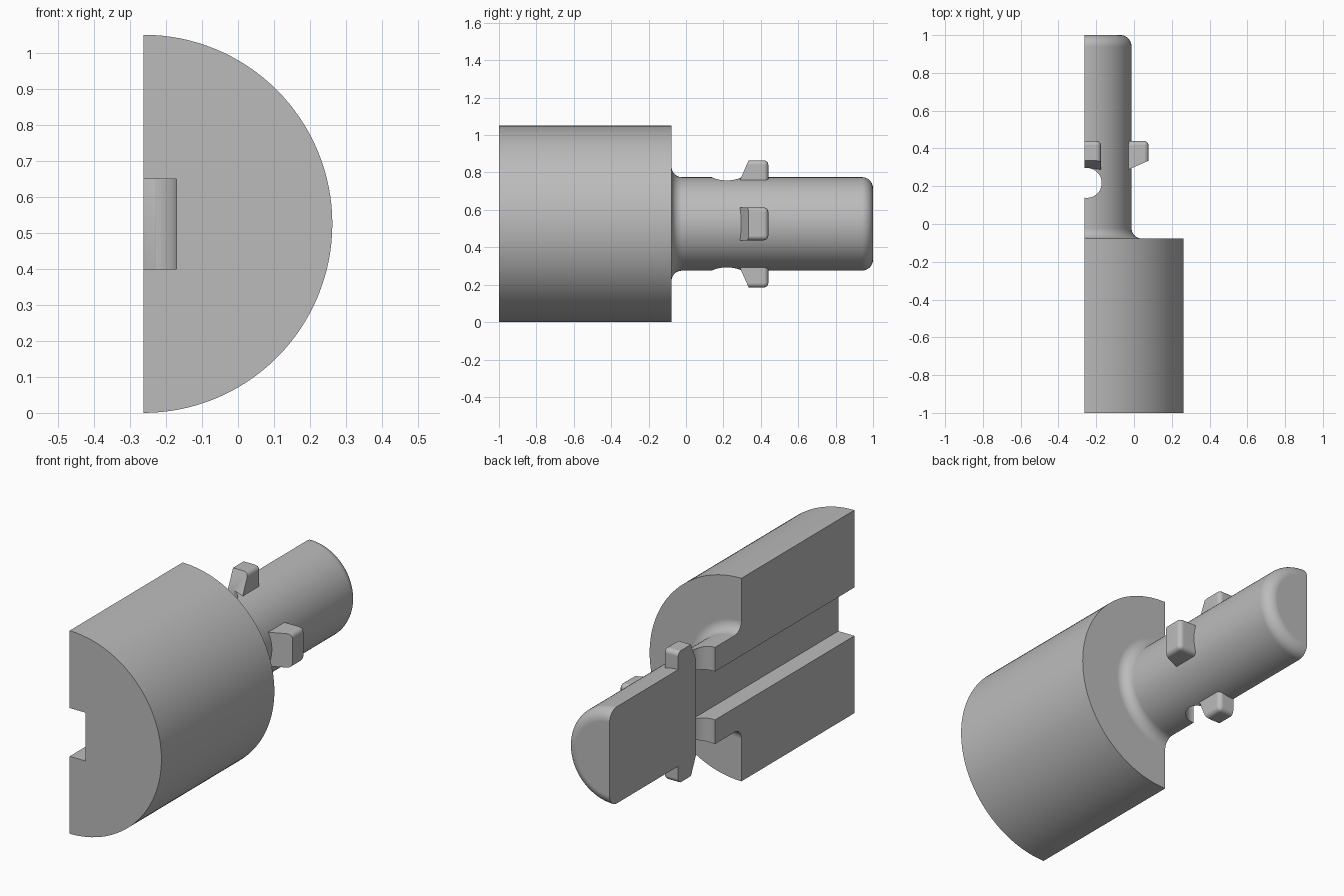
import bpy, bmesh, math
from mathutils import Matrix, Vector

cube = bpy.data.objects.get("Cube")
if cube:
    bpy.data.objects.remove(cube, do_unlink=True)

AXIS_X, AXIS_Z = -0.263, 0.525      # long axis, lying in the flat cut plane
BODY_R, SHAFT_R, LUG_R = 0.525, 0.25, 0.34
STEP_Y = -0.077
STEPS = 128

grey = bpy.data.materials.new("plain grey")
grey.use_nodes = True
colour = (0.5, 0.5, 0.5, 1)
grey.diffuse_color = colour
grey.node_tree.nodes["Principled BSDF"].inputs["Base Color"].default_value = colour


def make_object(name, bm):
    bmesh.ops.recalc_face_normals(bm, faces=bm.faces)
    mesh = bpy.data.meshes.new(name)
    bm.to_mesh(mesh)
    bm.free()
    mesh.materials.append(grey)
    obj = bpy.data.objects.new(name, mesh)
    bpy.context.collection.objects.link(obj)
    return obj


def arc(r, y, radius, start, end, n=10):
    angles = [math.radians(start + (end - start) * i / n) for i in range(n + 1)]
    return [(r + radius * math.cos(a), y + radius * math.sin(a)) for a in angles]


def box(name, low, high):
    bm = bmesh.new()
    low, high = Vector(low), Vector(high)
    size = high - low
    bmesh.ops.create_cube(bm, size=1, matrix=Matrix.Translation((low + high) / 2)
                          @ Matrix.Diagonal((*size, 1)))
    return make_object(name, bm)


def combine(target, tool, operation):
    mod = target.modifiers.new(operation.title(), 'BOOLEAN')
    mod.operation, mod.object, mod.solver = operation, tool, 'EXACT'
    bpy.context.view_layer.objects.active = target
    bpy.ops.object.modifier_apply(modifier=mod.name)
    bpy.data.objects.remove(tool, do_unlink=True)


# Turned body and shaft: (radius, y) profile with root and tip fillets
fillet, tip = 0.055, 0.06
profile = [(BODY_R, -1), (BODY_R, STEP_Y)]
profile += arc(SHAFT_R + fillet, STEP_Y + fillet, fillet, 270, 180)
profile += arc(SHAFT_R - tip, 1 - tip, tip, 0, 90)
bm = bmesh.new()
rings = []
for r, y in profile:
    rings.append([bm.verts.new((AXIS_X + r * math.cos(t), y, AXIS_Z + r * math.sin(t)))
                  for t in (2 * math.pi * i / STEPS for i in range(STEPS))])
for a, b in zip(rings, rings[1:]):
    for i in range(STEPS):
        j = (i + 1) % STEPS
        bm.faces.new((a[i], a[j], b[j], b[i]))
bm.faces.new(rings[0])
bm.faces.new(rings[-1])
body = make_object("half_connector_body", bm)


# Ramped locking lugs, rounded everywhere except along the ramp's ends
def make_lug(angle):
    side = [(0.2, 0.273), (LUG_R, 0.335), (LUG_R, 0.44), (0.2, 0.44)]
    half = 0.0875
    bm = bmesh.new()
    ends = [[bm.verts.new((r, y, z)) for r, y in side] for z in (-half, half)]
    for end in ends:
        bm.faces.new(end)
    for i in range(4):
        j = (i + 1) % 4
        bm.faces.new((ends[0][i], ends[0][j], ends[1][j], ends[1][i]))
    rounded = []
    for e in bm.edges:
        mid = (e.verts[0].co + e.verts[1].co) / 2
        on_top = mid.x > LUG_R - 0.001 and mid.y > 0.34
        on_back = mid.y > 0.439 and mid.x > 0.21
        if on_top or on_back:
            rounded.append(e)
    bmesh.ops.bevel(bm, geom=rounded, offset=0.024, segments=6, profile=0.5,
                    affect='EDGES', clamp_overlap=True)
    bm.transform(Matrix.Translation((AXIS_X, 0, AXIS_Z)) @ Matrix.Rotation(angle, 4, 'Y'))
    return make_object("locking_lug", bm)


for quarter in (-1, 0, 1):
    combine(body, make_lug(quarter * math.pi / 2), 'UNION')

# Flat lengthwise cut through the axis
combine(body, box("half_cutter", (-2, -2, -1), (AXIS_X, 2, 2)), 'DIFFERENCE')

# Cross hole through the shaft
hole_x, hole_y, hole_r = -0.25, 0.2175, 0.079
bm = bmesh.new()
bmesh.ops.create_cone(bm, cap_ends=True, segments=64, radius1=hole_r, radius2=hole_r,
                      depth=2, matrix=Matrix.Translation((hole_x, hole_y, AXIS_Z)))
combine(body, make_object("hole_cutter", bm), 'DIFFERENCE')

# Square channel from the front end to the cross hole
combine(body, box("channel_cutter", (-1, -1.5, 0.4), (-0.171, hole_y, 0.65)), 'DIFFERENCE')

# Smooth turned surfaces with crisp edges
bpy.ops.object.select_all(action='DESELECT')
body.select_set(True)
bpy.context.view_layer.objects.active = body
bpy.ops.object.shade_smooth_by_angle(angle=math.radians(30))
weighted = body.modifiers.new("Weighted Normals", 'WEIGHTED_NORMAL')
weighted.keep_sharp = True
